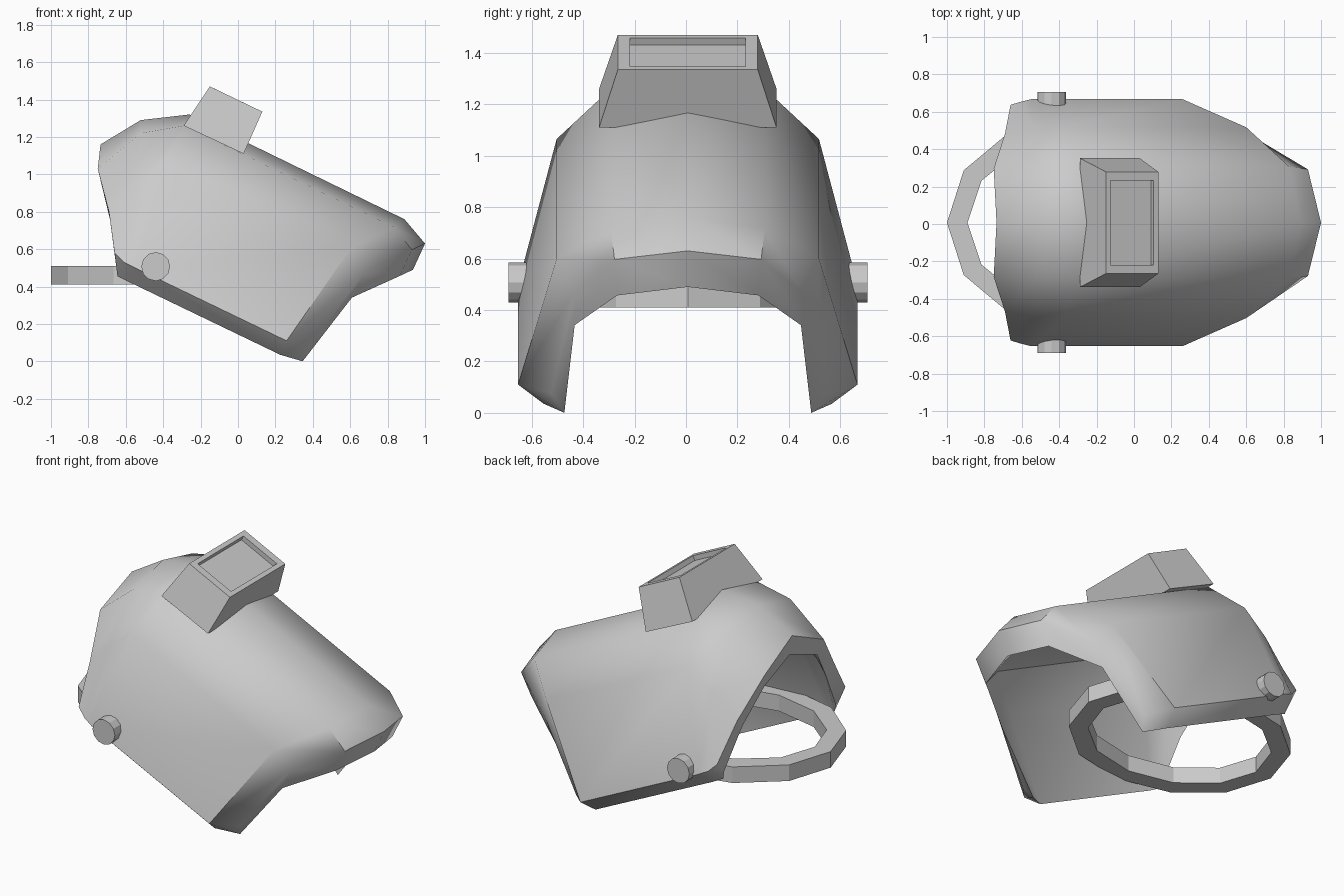
import bpy, bmesh, math
from mathutils import Vector

if "Cube" in bpy.data.objects:
    bpy.data.objects.remove(bpy.data.objects["Cube"])

CY = 0.007  # the model's mirror plane sits a hair off y = 0


def make(name, verts, faces):
    me = bpy.data.meshes.new(name)
    me.from_pydata([(x, y + CY, z) for x, y, z in verts], [], faces)
    bm = bmesh.new()
    bm.from_mesh(me)
    bmesh.ops.recalc_face_normals(bm, faces=bm.faces)
    bm.to_mesh(me)
    bm.free()
    ob = bpy.data.objects.new(name, me)
    bpy.context.collection.objects.link(ob)
    return ob


def bridge(a, b, n, closed=True):
    """Quads between two loops starting at index a and b."""
    return [(a + i, a + (i + 1) % n, b + (i + 1) % n, b + i)
            for i in range(n if closed else n - 1)]


# Shell: rows run from the rear opening to the face edge,
# each row goes from the crown to the lower side edge
rows = [
    [(-.735, 0, 1.16), (-.75, .29, 1.03), (-.69, .475, .80), (-.66, .63, .58)],
    [(-.52, 0, 1.29), (-.52, .29, 1.22), (-.54, .50, .94), (-.61, .645, .53)],
    [(-.26, 0, 1.32), (-.29, .30, 1.26), (-.38, .51, 1.065), (-.55, .66, .50)],
    [(.89, 0, .76), (.83, .30, .72), (.60, .51, .60), (.26, .66, .11)],
    [(1.0, 0, .63), (.93, .285, .597), (.67, .44, .473), (.38, .53, .075)],
]
rear_inner = [(-.72, 0, 1.04), (-.725, .26, .94), (-.68, .41, .74), (-.65, .55, .50)]
drop = [.154, .154, .145, .082]
tuck = [0, .01, .06, .10]


def inner_row(r):
    if r == 0:
        return rear_inner
    k = (1, 1, 0, .5) if r == 4 else (1, 1, 1, 1)
    return [(x - .42 * d, y - t * f, z - .91 * d)
            for (x, y, z), d, t, f in zip(rows[r], drop, tuck, k)]


def full(row):
    return [(x, -y, z) for x, y, z in row[:0:-1]] + row


verts, faces = [], []
for row in rows + [inner_row(r) for r in range(5)]:
    verts += full(row)
W, N = 7, 35
for r in range(4):
    faces += bridge(r * W, (r + 1) * W, W, False)
    faces += bridge(N + r * W, N + (r + 1) * W, W, False)
    for c in (0, W - 1):  # lower side rims
        a, b = r * W + c, (r + 1) * W + c
        faces.append((a, b, b + N, a + N))
for r in (0, 4):          # rear and front rims
    faces += bridge(r * W, r * W + N, W, False)
shell = make("helmet_shell", verts, faces)
me = shell.data
for p in me.polygons:
    cols = {v % W for v in p.vertices}
    p.use_smooth = cols not in ({0, 1}, {5, 6}, {0}, {6})  # flat side panels
me.set_sharp_from_angle(angle=math.radians(38))

# Lens box with a recessed window
loops = [
    ((-.29, 1.26), (.03, 1.11), .345),
    ((-.15, 1.47), (.13, 1.335), .272),
    ((-.125, 1.458), (.105, 1.347), .225),
    ((-.138, 1.431), (.092, 1.320), .225),
]
verts, faces = [], [(0, 1, 2, 3), (12, 13, 14, 15)]
for (x0, z0), (x1, z1), h in loops:
    verts += [(x0, -h, z0), (x1, -h, z1), (x1, h, z1), (x0, h, z0)]
for i in range(3):
    faces += bridge(i * 4, i * 4 + 4, 4)
make("lens_box", verts, faces)

# Headband: twelve-sided oval ring
verts, faces = [], []
for a, b, z in ((.67, .56, .41), (.67, .56, .51), (.56, .45, .51), (.56, .45, .41)):
    verts += [(-.33 + a * math.cos(i * math.pi / 6), b * math.sin(i * math.pi / 6), z)
              for i in range(12)]
for i in range(4):
    faces += bridge(i * 12, (i + 1) % 4 * 12, 12)
make("headband", verts, faces)

# Pivot knobs
for side, name in ((-1, "pivot_knob_front"), (1, "pivot_knob_back")):
    verts = [(-.44 + .077 * math.cos(i * math.pi / 6), side * y,
              .507 + .077 * math.sin(i * math.pi / 6))
             for y in (.58, .698) for i in range(12)]
    faces = bridge(0, 12, 12) + [tuple(range(12)), tuple(range(12, 24))]
    make(name, verts, faces)
